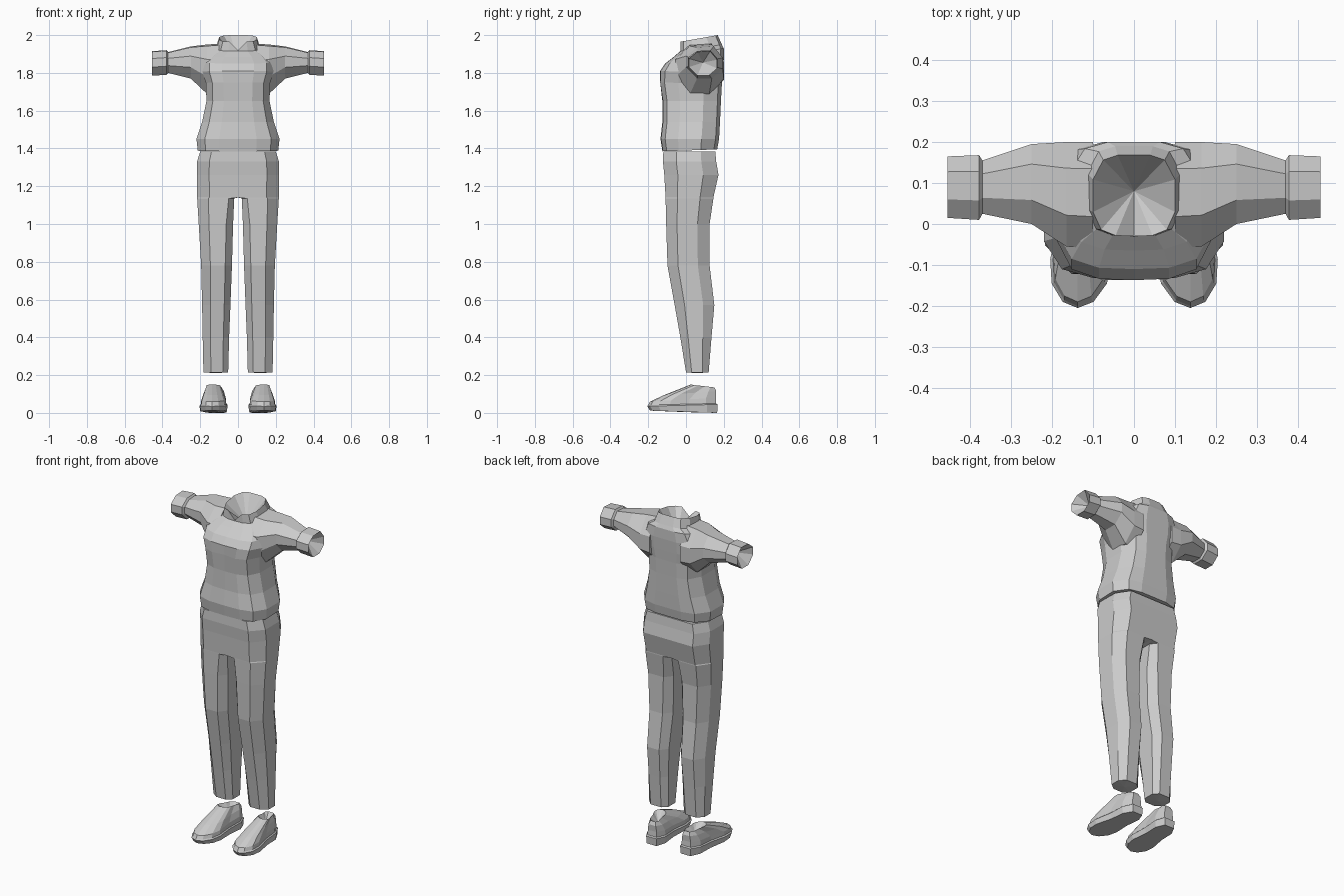
import bpy
import bmesh
from mathutils import Vector

cube = bpy.data.objects.get("Cube")
if cube:
    bpy.data.objects.remove(cube)

grey = bpy.data.materials.new("plain grey")
grey.use_nodes = True
grey.diffuse_color = (0.6, 0.6, 0.6, 1)
grey.node_tree.nodes["Principled BSDF"].inputs["Base Color"].default_value = grey.diffuse_color


def loft(name, rings, start, end, mirror=False, open_centre=False):
    """Skin a list of rings and close each end with a fan to a point."""
    bm = bmesh.new()
    rows = [[bm.verts.new(p) for p in ring] for ring in rings]
    count = len(rows[0])
    for low, high in zip(rows, rows[1:]):
        for i in range(count):
            j = (i + 1) % count
            bm.faces.new((low[i], low[j], high[j], high[i]))
    for row, tip in ((rows[0], start), (rows[-1], end)):
        point = bm.verts.new(tip)
        for i in range(count):
            bm.faces.new((row[i], row[(i + 1) % count], point))
    bmesh.ops.remove_doubles(bm, verts=bm.verts, dist=0.0005)
    bmesh.ops.recalc_face_normals(bm, faces=bm.faces)
    if open_centre:
        inner = [f for f in bm.faces if all(v.co.x < 0.001 for v in f.verts)]
        bmesh.ops.delete(bm, geom=inner, context='FACES')
    mesh = bpy.data.meshes.new(name)
    bm.to_mesh(mesh)
    bm.free()
    mesh.materials.append(grey)
    obj = bpy.data.objects.new(name, mesh)
    bpy.context.collection.objects.link(obj)
    if mirror:
        obj.modifiers.new("Mirror", 'MIRROR').merge_threshold = 0.001
    return obj


def outline(half):
    """Complete a half outline, front to back, into a closed one."""
    return half + [(-x, y) for x, y in reversed(half[1:-1])]


def level_ring(shape, z_front, z_back, width, front, back, centre=0, toe_out=0):
    return [Vector((centre + width * x + toe_out * (0.5 - y),
                    front + (back - front) * y,
                    z_front + (z_back - z_front) * y)) for x, y in shape]


# Sweater body with hem, chest, shoulders and collar
body_shape = outline([(0, 0), (0.45, 0.01), (0.8, 0.08), (1, 0.3),
                      (1, 0.7), (0.75, 0.94), (0.4, 1), (0, 1)])
body_rows = [
    (1.385, 1.395, 0.213, -0.125, 0.165),
    (1.45, 1.45, 0.22, -0.135, 0.175),
    (1.54, 1.54, 0.19, -0.125, 0.18),
    (1.65, 1.65, 0.167, -0.125, 0.185),
    (1.75, 1.74, 0.17, -0.14, 0.19),
    (1.81, 1.80, 0.19, -0.137, 0.195),
    (1.85, 1.87, 0.19, -0.11, 0.2),
    (1.885, 1.93, 0.16, -0.065, 0.2),
    (1.915, 1.95, 0.115, -0.03, 0.19),
    (1.965, 2.0, 0.1, -0.03, 0.168),
]
body = [level_ring(body_shape, *row) for row in body_rows]
body[4][0].y += 0.012
body[-1][0].z -= 0.045
loft("sweater_body", body, (0, 0.02, 1.4), (0, 0.08, 1.86))

# Sleeves with a raised cuff and hollow end
sleeve_shape = [(0.3, 0), (0.7, 0), (1, 0.3), (1, 0.65),
                (0.75, 1), (0.3, 0.97), (0, 0.7), (0, 0.35)]
sleeve_rows = [
    (0.1, -0.06, 0.2, 1.68, 1.955),
    (0.165, -0.055, 0.2, 1.69, 1.95),
    (0.25, 0.0, 0.195, 1.77, 1.94),
    (0.37, 0.025, 0.155, 1.8, 1.91),
    (0.378, 0.01, 0.168, 1.79, 1.92),
    (0.455, 0.015, 0.165, 1.785, 1.915),
]
sleeve = [[Vector((x, y0 + (y1 - y0) * u, z0 + (z1 - z0) * v)) for u, v in sleeve_shape]
          for x, y0, y1, z0, z1 in sleeve_rows]
loft("sleeves", sleeve, (0.1, 0.07, 1.82), (0.39, 0.09, 1.855), mirror=True)


# Trousers: one leg and half the hips, mirrored
def leg_ring(z, inner, outer, front, back, bevel):
    w, d = outer - inner, back - front
    shape = [(bevel, 0), (0.7, 0), (1, 0.25), (1, 0.72),
             (0.75, 1), (bevel, 1), (0, 1 - bevel), (0, bevel)]
    return [Vector((inner + w * x, front + d * y, z)) for x, y in shape]


leg_rows = [
    (1.385, 0, 0.2, -0.12, 0.155, 0),
    (1.33, 0, 0.217, -0.122, 0.16, 0),
    (1.26, 0, 0.218, -0.115, 0.172, 0),
    (1.14, 0, 0.216, -0.108, 0.145, 0),
    (1.135, 0.02, 0.216, -0.108, 0.145, 0.15),
    (1.0, 0.026, 0.208, -0.105, 0.125, 0.2),
    (0.78, 0.032, 0.195, -0.098, 0.125, 0.22),
    (0.57, 0.04, 0.19, -0.06, 0.15, 0.22),
    (0.4, 0.047, 0.187, -0.03, 0.135, 0.22),
    (0.215, 0.052, 0.183, 0.0, 0.12, 0.22),
]
loft("trousers", [leg_ring(*row) for row in leg_rows],
     (0, 0.02, 1.385), (0.12, 0.06, 0.21), mirror=True, open_centre=True)

# Shoes: sole, rim, upper and hollow ankle opening
shoe_shape = outline([(0, 0), (0.5, 0.04), (0.9, 0.16), (1, 0.32), (0.8, 0.6),
                      (0.8, 0.85), (0.45, 1), (0, 1)])
shoe_rows = [
    (0.012, 0, 0.07, -0.19, 0.165),
    (0.035, 0.045, 0.075, -0.205, 0.168),
    (0.042, 0.05, 0.068, -0.2, 0.16),
    (0.06, 0.08, 0.065, -0.19, 0.158),
    (0.095, 0.115, 0.053, -0.115, 0.16),
    (0.15, 0.135, 0.036, 0.025, 0.15),
]
shoe = [level_ring(shoe_shape, *row, centre=0.125, toe_out=0.025) for row in shoe_rows]
loft("shoes", shoe, (0.125, 0, 0.004), (0.12, 0.09, 0.1), mirror=True)
